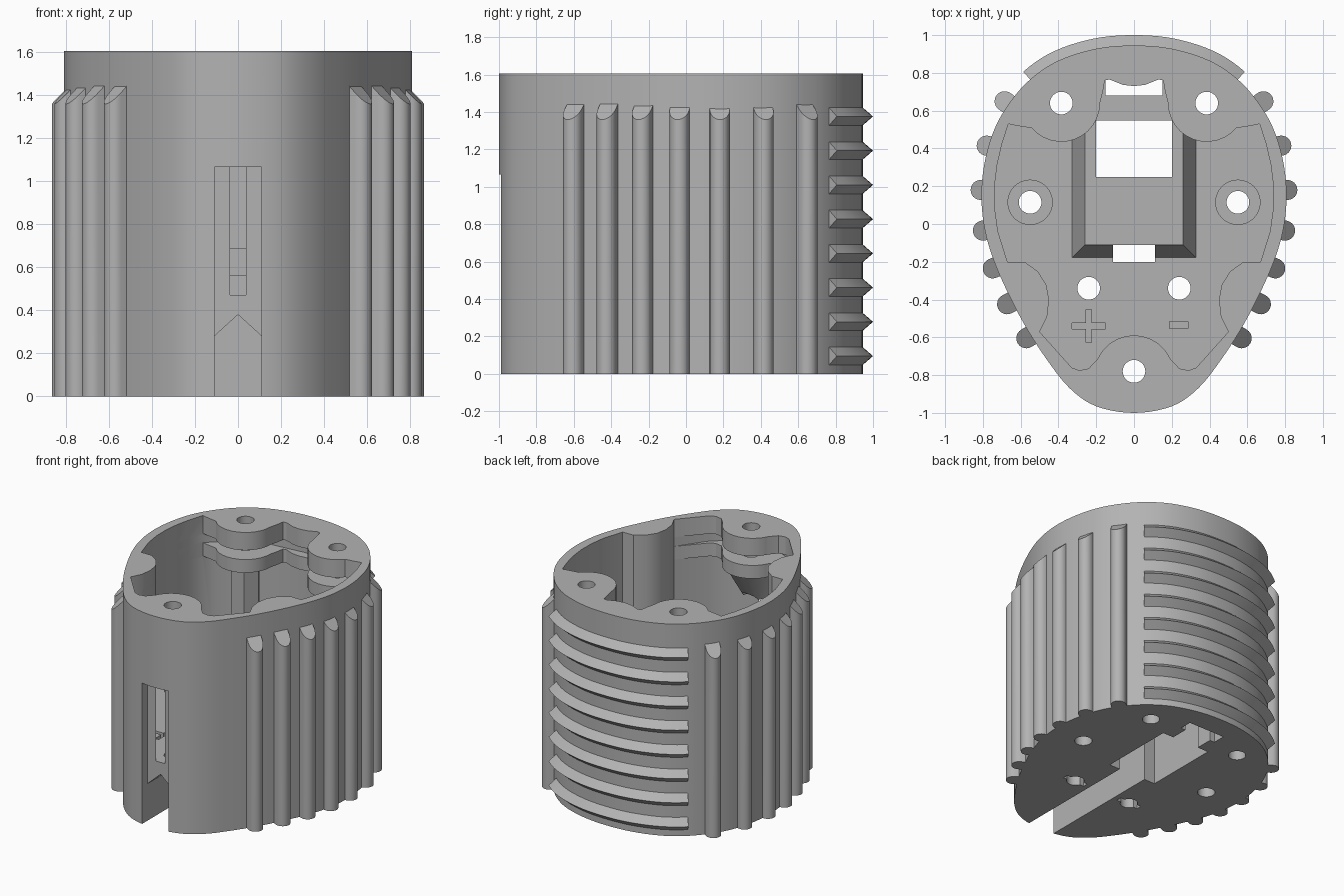
import bpy, bmesh, math
from mathutils import Vector

cube = bpy.data.objects.get("Cube")
if cube:
    bpy.data.objects.remove(cube, do_unlink=True)

grey = bpy.data.materials.new("plain grey")
grey.use_nodes = True
grey.diffuse_color = (0.45, 0.45, 0.45, 1)
grey.node_tree.nodes["Principled BSDF"].inputs["Base Color"].default_value = (0.45, 0.45, 0.45, 1)

HEIGHT, FLOOR = 1.605, 0.47


def finish(name, bm):
    bmesh.ops.recalc_face_normals(bm, faces=bm.faces)
    mesh = bpy.data.meshes.new(name)
    bm.to_mesh(mesh)
    bm.free()
    mesh.materials.append(grey)
    ob = bpy.data.objects.new(name, mesh)
    bpy.context.collection.objects.link(ob)
    return ob


def loft(name, rings):
    """Skin a list of equal-length closed rings and cap both ends."""
    bm = bmesh.new()
    rows = [[bm.verts.new(p) for p in ring] for ring in rings]
    n = len(rows[0])
    for a, b in zip(rows, rows[1:]):
        for i in range(n):
            bm.faces.new((a[i], a[(i + 1) % n], b[(i + 1) % n], b[i]))
    bm.faces.new(rows[0])
    bm.faces.new(rows[-1])
    return finish(name, bm)


def prism(name, outline, z0, z1):
    return loft(name, [[(x, y, z) for x, y in outline] for z in (z0, z1)])


def box(name, x0, x1, y0, y1, z0, z1):
    return prism(name, [(x0, y0), (x1, y0), (x1, y1), (x0, y1)], z0, z1)


def circle(x, y, r, n=32):
    return [(x + r * math.cos(math.tau * i / n), y + r * math.sin(math.tau * i / n)) for i in range(n)]


def arc(x, y, r, a0, a1, n=12):
    angles = [math.radians(a0 + (a1 - a0) * i / n) for i in range(n + 1)]
    return [(x + r * math.cos(a), y + r * math.sin(a)) for a in angles]


def mirrored(half):
    return half + [(-x, y) for x, y in reversed(half) if x > 0.001]


def smooth_loop(pts, steps=5):
    out, n = [], len(pts)
    for i in range(n):
        p = [Vector(pts[(i + k) % n]) for k in (-1, 0, 1, 2)]
        for s in range(steps):
            t = s / steps
            v = 0.5 * (2 * p[1] + (p[2] - p[0]) * t + (2 * p[0] - 5 * p[1] + 4 * p[2] - p[3]) * t * t
                       + (3 * p[1] - p[0] - 3 * p[2] + p[3]) * t ** 3)
            out.append((v.x, v.y))
    return out


def cut(objects, cutter):
    cutter.hide_render = True
    for ob in objects:
        mod = ob.modifiers.new("cut", "BOOLEAN")
        mod.operation, mod.solver, mod.object = "DIFFERENCE", "EXACT", cutter
        bpy.context.view_layer.objects.active = ob
        bpy.ops.object.modifier_apply(modifier=mod.name)
    bpy.data.objects.remove(cutter, do_unlink=True)


# Egg-shaped shell
egg = smooth_loop(mirrored([
    (0, 0.945), (0.2, 0.928), (0.4, 0.865), (0.55, 0.765), (0.66, 0.64), (0.74, 0.5), (0.79, 0.33),
    (0.808, 0.15), (0.79, -0.03), (0.74, -0.2), (0.66, -0.38), (0.57, -0.55), (0.46, -0.72),
    (0.34, -0.87), (0.2, -0.965), (0, -1)]))
body = prism("housing_shell", egg, 0, HEIGHT)

# Cavity: narrow where the screw bosses are, wide above and below them
side = [(0.665, 0.53), (0.70, 0.42), (0.725, 0.31), (0.738, 0.2), (0.737, 0.08), (0.72, -0.04), (0.67, -0.2),
        (0.58, -0.2), (0.51, -0.25), (0.465, -0.32), (0.45, -0.4), (0.46, -0.49), (0.5, -0.57)]
boss_half = ([(0, 0.73), (0.06, 0.737), (0.13, 0.765), (0.155, 0.76), (0.165, 0.7)]
             + arc(0.385, 0.64, 0.205, 180, 320) + [(0.62, 0.52)] + side
             + [(0.33, -0.76), (0.29, -0.775), (0.24, -0.765)] + arc(0, -0.8, 0.21, 25, 90))
wide_half = ([(0, 0.8), (0.3, 0.77), (0.5, 0.68), (0.6, 0.59)] + side
             + [(0.36, -0.77), (0.27, -0.85), (0.15, -0.91), (0, -0.93)])
narrow, wide = mirrored(boss_half), mirrored(wide_half)
for outline, z0, z1 in ((wide, FLOOR, 1.3), (narrow, 1.29, 1.41), (wide, 1.4, 1.47), (narrow, 1.46, 1.7)):
    cut([body], prism("cavity_cutter", outline, z0, z1))

# Sloped cover over the floor channel
cover = loft("channel_cover", [
    [(-w, y, z), (w, y, z), (w, 0.55, z), (-w, 0.55, z)]
    for w, y, z in ((0.33, -0.18, FLOOR - 0.01), (0.26, -0.11, 0.69))])

# Supports and posts
bosses = [(0.385, 0.64), (-0.385, 0.64), (0, -0.78)]
posts = [(0.55, 0.115), (-0.55, 0.115)]
parts = [body, cover]
for x, y in bosses[:2]:
    parts.append(prism("back_boss_column", circle(x, y, 0.11, 6), FLOOR - 0.01, 1.31))
for x, y in posts:
    parts.append(prism("floor_post", circle(x, y, 0.12), FLOOR - 0.01, FLOOR + 0.04))
parts.append(loft("front_boss_taper", [
    [(x, y, z) for x, y in circle(0, yc, r)]
    for yc, r, z in ((-0.84, 0.09, 1.07), (-0.79, 0.185, 1.31))]))

# Screw holes
for x, y in bosses + posts + [(0.24, -0.34), (-0.24, -0.34)]:
    near = [body] + [p for p in parts[2:]
                     if min((p.matrix_world @ v.co - Vector((x, y, v.co.z))).length for v in p.data.vertices) < 0.15]
    cut(near, prism("hole_cutter", circle(x, y, 0.06), -0.1, 1.7))

# Front slot, gabled floor channel and openings
cut([body], box("slot_cutter", -0.11, 0.11, -1.1, -0.925, -0.1, 1.065))
gable = [(-0.11, -0.1), (0.11, -0.1), (0.11, 0.28), (0, 0.38), (-0.11, 0.28)]
cut([body], loft("channel_cutter", [[(x, y, z) for x, z in gable] for y in (-1.05, 0.7)]))
for dims in ((-0.11, 0.11, -0.2, -0.11, -0.1, 0.8), (-0.2, 0.2, -0.02, 0.55, -0.1, 0.56),
             (-0.2, 0.2, 0.25, 0.549, -0.1, 0.8), (-0.11, 0.11, -0.12, 0, -0.1, 0.56),
             (-0.15, 0.15, 0.68, 0.775, -0.1, 0.6)):
    cut([body, cover], box("opening_cutter", *dims))

# Shallow polarity grooves on the floor and key notches underneath
for x, y, a, b in ((-0.24, -0.54, 0.088, 0.015), (-0.24, -0.54, 0.015, 0.088), (0.237, -0.535, 0.05, 0.018)):
    cut([body], box("groove_cutter", x - a, x + a, y - b, y + b, FLOOR - 0.04, FLOOR + 0.02))
for x in (0.24, -0.24):
    cut([body], box("key_cutter", x - 0.09, x + 0.09, -0.36, -0.32, -0.1, 0.1))

# Vertical grip ribs with slanted tops
for cx, cy in ((0.685, 0.65), (0.78, 0.415), (0.812, 0.18), (0.8, -0.035), (0.748, -0.235),
               (0.672, -0.425), (0.57, -0.605)):
    for s in (1, -1):
        c = Vector((s * cx, cy))
        k = min(range(len(egg)), key=lambda i: (Vector(egg[i]) - c).length)
        t = (Vector(egg[(k + 1) % len(egg)]) - Vector(egg[k - 1])).normalized()
        n = Vector((-t.y, t.x))
        if n.x * s < 0:
            n = -n
        local = arc(0, 0, 0.053, -90, 90) + [(-0.035, 0.053), (-0.035, -0.053)]
        low = [c + n * u + t * v for u, v in local]
        loft("grip_rib", [[(p.x, p.y, 0) for p in low],
                          [(p.x, p.y, 1.412 - u) for p, (u, v) in zip(low, local)]])

# Horizontal ridges around the back
path = []
for i, (x, y) in enumerate(egg):
    if y > 0.7 and abs(x) < 0.56:
        t = Vector(egg[(i + 1) % len(egg)]) - Vector(egg[i - 1])
        path.append((Vector((x, y)), Vector((-t.y, t.x)).normalized()))
path.sort(key=lambda e: e[0].x)
for i in range(8):
    z = 0.095 + i * 0.183
    loft("back_ridge", [[(*(p + n * d), z + h) for d, h in ((-0.02, -0.065), (0.055, 0), (-0.02, 0.065))]
                        for p, n in path])

# Shading
bpy.ops.object.select_all(action="DESELECT")
for ob in bpy.context.scene.objects:
    if ob.type == "MESH" and grey.name in ob.data.materials:
        ob.select_set(True)
        bpy.context.view_layer.objects.active = ob
bpy.ops.object.shade_smooth_by_angle(angle=math.radians(30))
